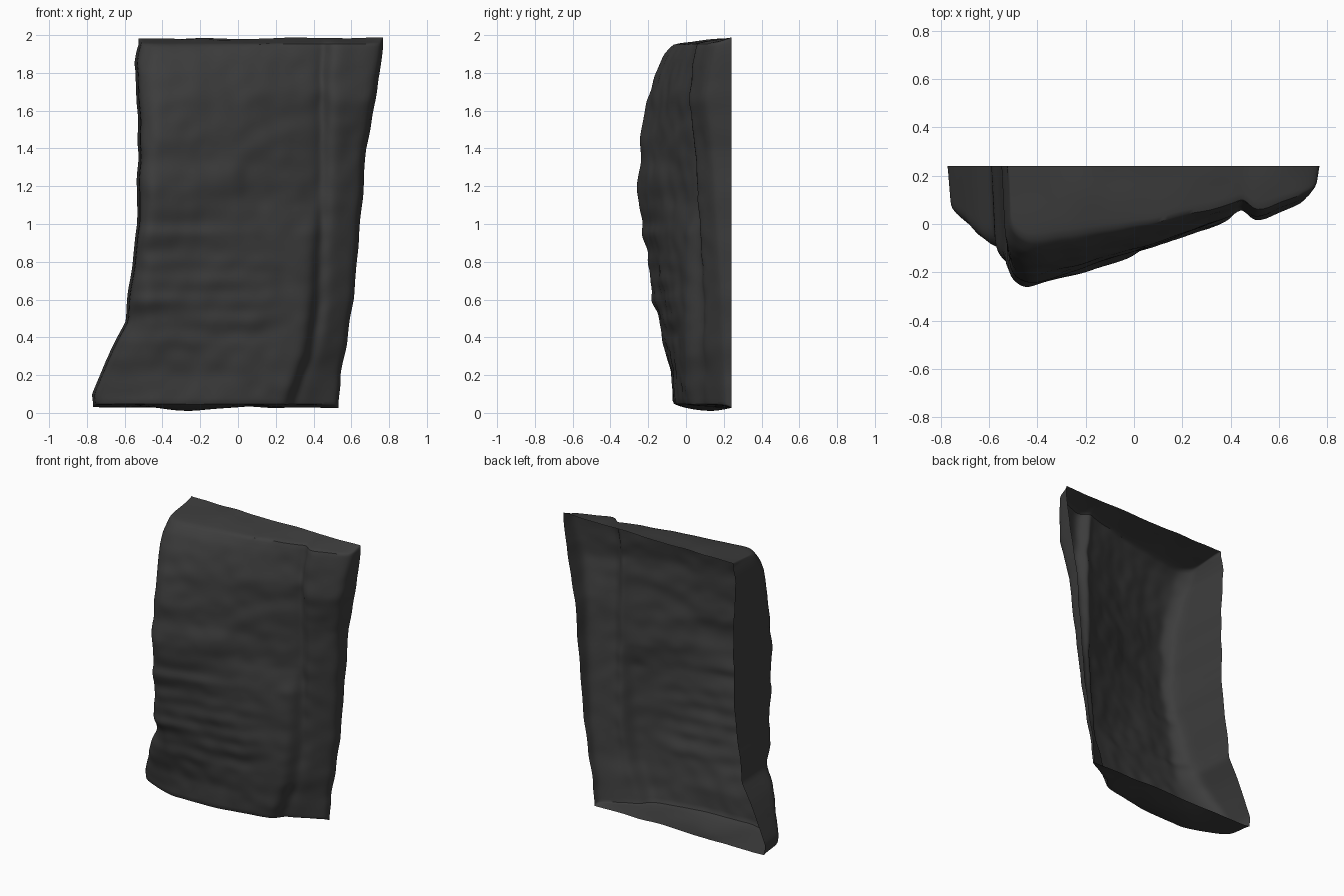
import bpy
import bmesh
from math import sin, pi, exp
from mathutils import Vector, noise

cube = bpy.data.objects.get("Cube")
if cube:
    bpy.data.objects.remove(cube, do_unlink=True)

BACK = 0.24
BOTTOM, TOP = 0.045, 1.955
ROWS = 110
CAP_ROWS = 10

stone = bpy.data.materials.new("dark_stone")
stone.use_nodes = True
colour = (0.046, 0.046, 0.046, 1)
stone.diffuse_color = colour
shader = stone.node_tree.nodes["Principled BSDF"]
shader.inputs["Base Color"].default_value = colour
shader.inputs["Roughness"].default_value = 0.9

# Outline of the slab, each as (height, value) keys
left_x = [(0, -.76), (.1, -.77), (.27, -.7), (.48, -.6), (.8, -.56), (1, -.535),
          (1.6, -.53), (1.85, -.55), (2, -.51)]
right_x = [(0, .53), (.2, .545), (.6, .61), (1, .65), (1.4, .68), (1.8, .755), (2, .77)]
shoulder_y = [(0, .05), (.1, .05), (.3, -.03), (.6, -.1), (.9, -.18), (1.4, -.195),
              (1.8, -.11), (2, .02)]
ridge_x = [(0, -.45), (.5, -.46), (.95, -.45), (1.4, -.42), (2, -.42)]
ridge_y = [(0, -.07), (.2, -.08), (.4, -.125), (.6, -.18), (.8, -.21), (1.2, -.245),
           (1.45, -.24), (1.65, -.21), (1.8, -.165), (1.9, -.12), (2, -.02)]
layer_x = [(0, .24), (.3, .34), (.5, .38), (1, .4), (2, .41)]
layer_y = [(0, .02), (.3, 0), (.95, .015), (1.1, .05), (1.7, .04), (2, .09)]
groove_y = [(0, .09), (.5, .095), (1, .085), (1.7, .07), (2, .12)]
strip_y = [(0, .11), (.4, .1), (.7, .085), (1, .065), (1.4, .035), (1.65, 0), (1.85, .025),
           (2, .06)]


def at(keys, z):
    """Value of a key list at one height."""
    for (z0, v0), (z1, v1) in zip(keys, keys[1:]):
        if z <= z1:
            return v0 + (v1 - v0) * (z - z0) / (z1 - z0)
    return keys[-1][1]


def step(low, high, v):
    t = min(1, max(0, (v - low) / (high - low)))
    return t * t * (3 - 2 * t)


def section(z):
    """Open cross-section, from the left back edge round to the right back edge."""
    xl, xr, lx = at(left_x, z), at(right_x, z), at(layer_x, z)
    rx, ry, sy = at(ridge_x, z), at(ridge_y, z), at(strip_y, z)
    corners = [(xl, BACK), (xl + .015, at(shoulder_y, z)), (rx, ry),
               (lx, at(layer_y, z)), (lx + .04, at(groove_y, z)),
               (lx + .09, sy), (xr - .015, sy + .09), (xr, BACK)]
    points = []
    for i, count in enumerate((14, 8, 40, 4, 4, 9, 6)):
        a, b = Vector(corners[i]), Vector(corners[i + 1])
        for k in range(count):
            p = a.lerp(b, k / count)
            if i == 2:
                p.y -= .02 * sin(pi * k / count)
            elif i == 1:
                p.y -= .015 * sin(pi * k / count)
            points.append(p)
    points.append(Vector(corners[-1]))
    # Worn corners
    for _ in range(3):
        middle = [(a + b * 2 + c) / 4 for a, b, c in zip(points, points[1:], points[2:])]
        points = [points[0]] + middle + [points[-1]]
    return points


def weathered(x, y, z):
    """Rough stone: bedding ledges, one raised lump and general unevenness."""
    front = 1 - step(.05, BACK, y)
    face = 1 - step(.1, .3, x)
    beds = face * exp(-((z - .62) / .33) ** 2)
    ledge = noise.noise(Vector((x * 1.3, 0, z * 11))) * .03 * beds
    lump = .015 * (1 - step(-.02, .05, x)) * step(1, 1.12, z) * (1 - step(1.25, 1.35, z))
    shelf = .012 * (1 - step(-.2, .1, x)) * step(.86, .95, z) * (1 - step(.95, 1, z))
    rough = noise.noise(Vector((x, y, z)) * 4) * .008
    rough += noise.noise(Vector((x, y + 5, z)) * 11) * .008
    edge = noise.noise(Vector((x * 2, 9, z * 7))) * .01
    return Vector((x + edge, y + front * (ledge + rough - lump - shelf), z + edge * .5))


bm = bmesh.new()


def add_row(points):
    return [bm.verts.new(p) for p in points]


def bridge(lower, upper):
    for i in range(len(lower) - 1):
        bm.faces.new((lower[i], lower[i + 1], upper[i + 1], upper[i]))


# Front and side walls
walls = []
for r in range(ROWS + 1):
    z = BOTTOM + (TOP - BOTTOM) * r / ROWS
    walls.append(add_row(weathered(p.x, p.y, z) for p in section(z)))
for lower, upper in zip(walls, walls[1:]):
    bridge(lower, upper)


# Top and bottom ends run back to the open rear rim
def add_end(edge, rise, swell, flip):
    previous = edge
    for c in range(1, CAP_ROWS + 1):
        t = c / CAP_ROWS
        row = []
        for v in edge:
            p = v.co.copy()
            p.y += (BACK - p.y) * t
            p.z += rise * t + noise.noise(p * 6) * .01 * t
            p.z += swell * sin(pi * t) * exp(-((p.x + .25) / .2) ** 2)
            row.append(p)
        new = add_row(row)
        if flip:
            bridge(new, previous)
        else:
            bridge(previous, new)
        previous = new


add_end(walls[-1], .03, .008, False)
add_end(walls[0], -.015, -.025, True)

bmesh.ops.remove_doubles(bm, verts=bm.verts, dist=.0005)
inner = [v for v in bm.verts if not v.is_boundary]
for _ in range(2):
    bmesh.ops.smooth_vert(bm, verts=inner, factor=.5,
                          use_axis_x=True, use_axis_y=True, use_axis_z=True)

mesh = bpy.data.meshes.new("rock_slab")
bm.to_mesh(mesh)
bm.free()
mesh.materials.append(stone)
slab = bpy.data.objects.new("rock_slab", mesh)
bpy.context.collection.objects.link(slab)

bpy.ops.object.select_all(action="DESELECT")
slab.select_set(True)
bpy.context.view_layer.objects.active = slab
bpy.ops.object.shade_smooth_by_angle(angle=.7)
